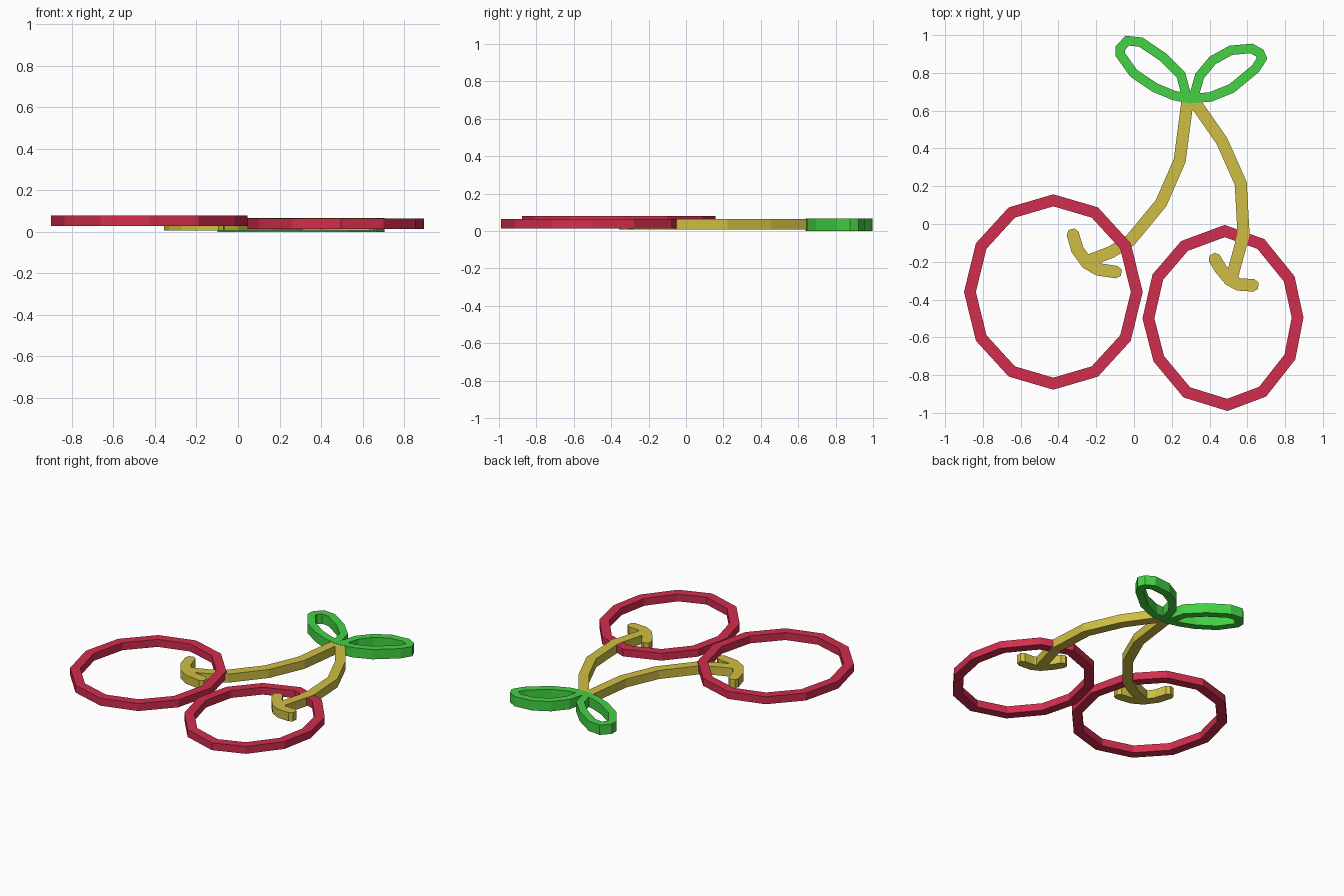
import bpy
import bmesh
from math import cos, sin, pi
from mathutils import Vector

cube = bpy.data.objects.get("Cube")
if cube:
    bpy.data.objects.remove(cube, do_unlink=True)


def material(name, rgb):
    mat = bpy.data.materials.new(name)
    mat.use_nodes = True
    mat.diffuse_color = (*rgb, 1)
    mat.node_tree.nodes["Principled BSDF"].inputs["Base Color"].default_value = (*rgb, 1)
    return mat


red = material("cherry red", (0.64, 0.027, 0.074))
yellow = material("stem yellow", (0.62, 0.52, 0.056))
green = material("leaf green", (0.056, 0.64, 0.056))


def ribbon(name, path, left, right, z0, z1, mat, closed=False, rounded=False):
    """Extrude a mitred flat strip that follows a 2D path."""
    pts = [Vector(p) for p in path]
    scale = [1.0] * len(pts)
    if rounded:
        # Short narrower caps beyond both ends
        for at, a, b in ((0, pts[0], pts[1]), (len(pts) + 1, pts[-1], pts[-2])):
            pts.insert(at, a + (a - b).normalized() * left * 0.7)
            scale.insert(at, 0.5)
    n = len(pts)
    bm = bmesh.new()
    sections = []
    for i, p in enumerate(pts):
        before = p - pts[i - 1] if closed or i > 0 else pts[1] - p
        after = pts[(i + 1) % n] - p if closed or i < n - 1 else before
        d0, d1 = before.normalized(), after.normalized()
        normal = Vector((-d0.y - d1.y, d0.x + d1.x)).normalized()
        mitre = 1 / max(0.75, normal.dot(Vector((-d0.y, d0.x))))
        a = p + normal * left * mitre * scale[i]
        b = p - normal * right * mitre * scale[i]
        sections.append([bm.verts.new((q.x, q.y, z))
                         for q, z in ((a, z0), (b, z0), (b, z1), (a, z1))])
    for i in range(n if closed else n - 1):
        s, t = sections[i], sections[(i + 1) % n]
        for k in range(4):
            m = (k + 1) % 4
            bm.faces.new((s[k], s[m], t[m], t[k]))
    if not closed:
        bm.faces.new(sections[0])
        bm.faces.new(sections[-1][::-1])
    bmesh.ops.recalc_face_normals(bm, faces=bm.faces)
    mesh = bpy.data.meshes.new(name)
    bm.to_mesh(mesh)
    bm.free()
    mesh.materials.append(mat)
    obj = bpy.data.objects.new(name, mesh)
    bpy.context.collection.objects.link(obj)
    return obj


# Cherry outlines: twelve-sided rings, thickened inwards
big = [(-0.427 + 0.473 * cos(i * pi / 6), -0.36 + 0.517 * sin(i * pi / 6))
       for i in range(12)]
ribbon("right_cherry", big, 0.061, 0, 0.028, 0.079, red, closed=True)

small = [(0.897, -0.495), (0.85, -0.277), (0.69, -0.08), (0.48, -0.005),
         (0.25, -0.09), (0.098, -0.267), (0.045, -0.5), (0.103, -0.727),
         (0.262, -0.918), (0.495, -0.99), (0.70, -0.913), (0.854, -0.717)]
ribbon("left_cherry", small, 0.061, 0, 0.014, 0.064, red, closed=True)

# Stems
stems = {
    "right_stem": [(0.283, 0.65), (0.242, 0.336), (0.143, 0.11),
                   (-0.02, -0.087), (-0.12, -0.148), (-0.255, -0.2)],
    "left_stem": [(0.315, 0.655), (0.465, 0.44), (0.565, 0.215),
                  (0.58, -0.055), (0.515, -0.295)],
}
for name, path in stems.items():
    ribbon(name, path, 0.032, 0.032, 0.007, 0.0655, yellow)

# Curved hooks where the stems meet the fruit
hooks = {
    "right_stem_hook": [(-0.325, -0.05), (-0.30, -0.135), (-0.25, -0.205),
                        (-0.19, -0.24), (-0.09, -0.255)],
    "left_stem_hook": [(0.425, -0.18), (0.457, -0.235), (0.507, -0.295),
                       (0.555, -0.32), (0.635, -0.325)],
}
for name, path in hooks.items():
    ribbon(name, path, 0.033, 0.033, 0.007, 0.0655, yellow, rounded=True)

# Leaf outlines: open loops that meet at the top of the stems
leaf_a = [(0.29, 0.638), (0.20, 0.658), (0.098, 0.70), (-0.02, 0.78),
          (-0.098, 0.89), (-0.098, 0.94), (-0.045, 0.997), (0.045, 0.987),
          (0.172, 0.902), (0.272, 0.80), (0.30, 0.69)]
ribbon("right_leaf", leaf_a, 0, 0.05, 0, 0.067, green)

leaf_b = [(0.29, 0.638), (0.41, 0.648), (0.53, 0.696), (0.664, 0.807),
          (0.706, 0.876), (0.685, 0.923), (0.627, 0.955), (0.505, 0.944),
          (0.40, 0.886), (0.325, 0.796), (0.295, 0.69)]
ribbon("left_leaf", leaf_b, 0.05, 0, 0, 0.067, green)
